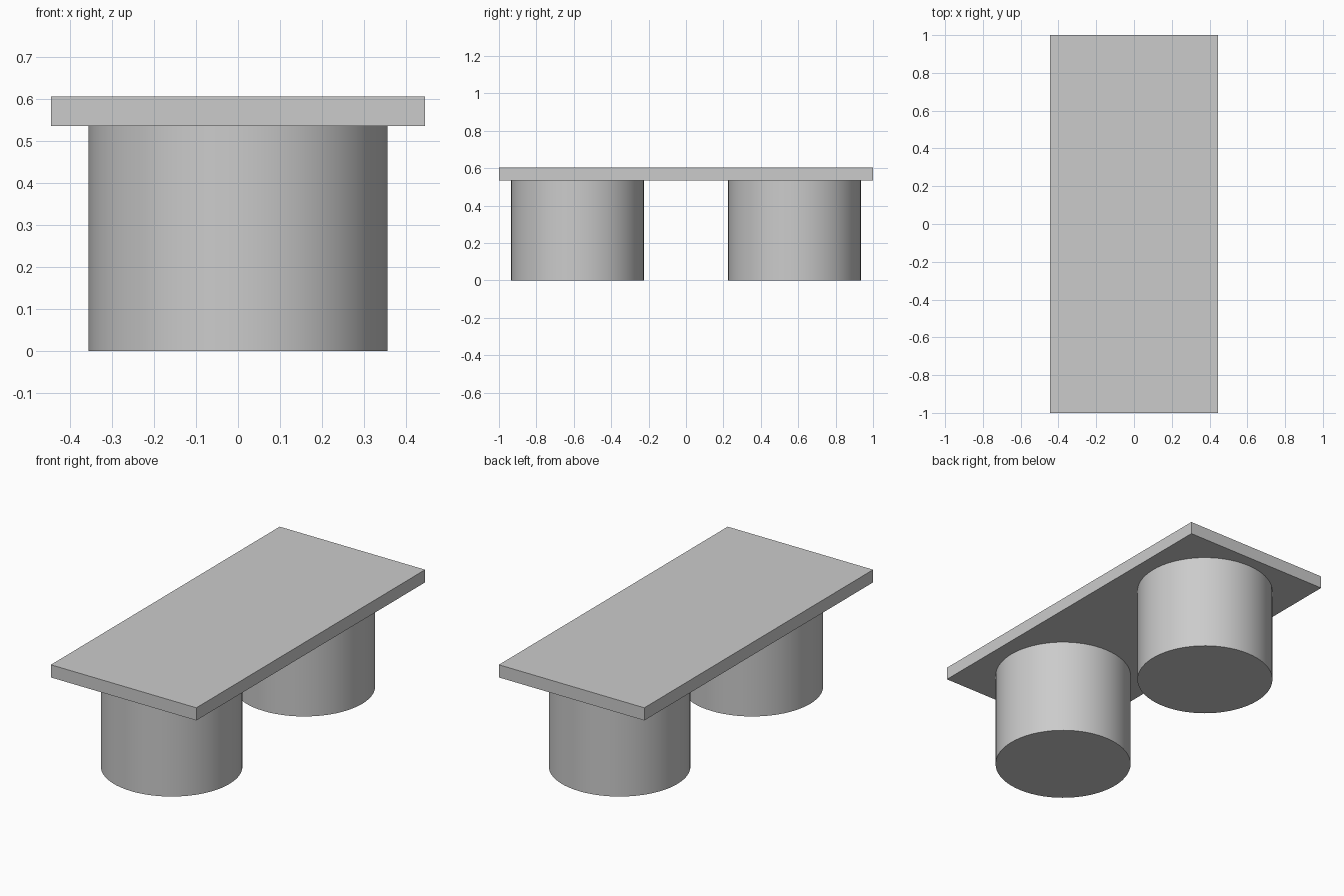
import bpy
import math

cube = bpy.data.objects.get("Cube")
if cube:
    bpy.data.objects.remove(cube, do_unlink=True)

# Single plain grey
grey = bpy.data.materials.new("light_grey")
grey.use_nodes = True
colour = (0.6, 0.6, 0.6, 1.0)
grey.diffuse_color = colour
grey.node_tree.nodes["Principled BSDF"].inputs["Base Color"].default_value = colour

LEG_HEIGHT = 0.535
TOP_HEIGHT = 0.605
LEG_RADIUS = 0.355
LEG_OFFSET = 0.58


def finish(name):
    obj = bpy.context.object
    obj.name = name
    obj.data.materials.append(grey)
    return obj


# Flat rectangular top
thickness = TOP_HEIGHT - LEG_HEIGHT
bpy.ops.mesh.primitive_cube_add(size=1, location=(0, 0, LEG_HEIGHT + thickness / 2))
top = finish("table_top")
top.scale = (0.89, 2, thickness)
bpy.ops.object.transform_apply(location=False, rotation=False, scale=True)

# Two round drum legs
for name, side in (("front_leg", -1), ("back_leg", 1)):
    bpy.ops.mesh.primitive_cylinder_add(
        vertices=64, radius=LEG_RADIUS, depth=LEG_HEIGHT,
        location=(0, side * LEG_OFFSET, LEG_HEIGHT / 2))
    finish(name)
    bpy.ops.object.shade_smooth_by_angle(angle=math.radians(30))
